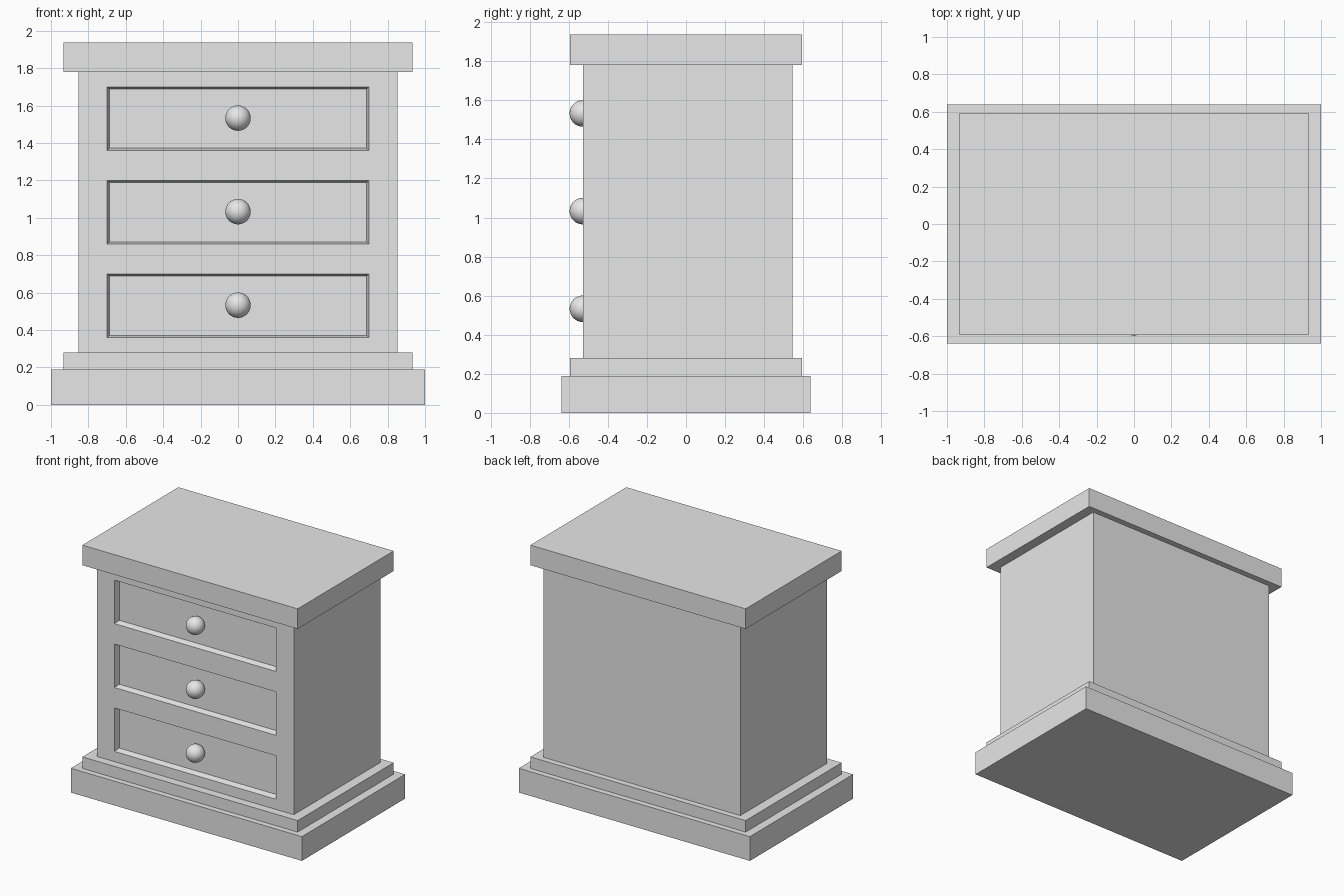
import bpy, bmesh
from mathutils import Vector

if "Cube" in bpy.data.objects:
    bpy.data.objects.remove(bpy.data.objects["Cube"], do_unlink=True)

# One plain grey for the whole cabinet
grey = bpy.data.materials.new("plain_grey")
grey.use_nodes = True
colour = (0.8, 0.8, 0.8, 1)
grey.diffuse_color = colour
grey.node_tree.nodes["Principled BSDF"].inputs["Base Color"].default_value = colour


def finish(bm, name):
    mesh = bpy.data.meshes.new(name)
    bm.to_mesh(mesh)
    bm.free()
    mesh.materials.append(grey)
    obj = bpy.data.objects.new(name, mesh)
    bpy.context.collection.objects.link(obj)
    return obj


def slab(name, half_x, y0, y1, z0, z1):
    bm = bmesh.new()
    bmesh.ops.create_cube(bm, size=1)
    for v in bm.verts:
        v.co = Vector((v.co.x * 2 * half_x,
                       y1 if v.co.y > 0 else y0,
                       z1 if v.co.z > 0 else z0))
    return finish(bm, name)


# Base mouldings, cabinet body and top
FRONT = -0.528
slab("plinth", 1.0, -0.638, 0.638, 0, 0.19)
slab("base_moulding", 0.932, -0.593, 0.593, 0.19, 0.28)
body = slab("body", 0.853, FRONT, 0.546, 0.28, 1.78)
slab("top", 0.932, -0.593, 0.593, 1.78, 1.937)

# Drawer panels recessed into the front, with slightly sloping walls
DEPTH, SLOPE = 0.045, 0.017
HALF_W, HALF_H = 0.70, 0.17
drawer_heights = [0.53 + 0.5 * i for i in range(3)]

bm = bmesh.new()
bm.from_mesh(body.data)
cuts = [((s * HALF_W, 0, 0), (1, 0, 0)) for s in (-1, 1)]
cuts += [((0, 0, z + s * HALF_H), (0, 0, 1))
         for z in drawer_heights for s in (-1, 1)]
for point, normal in cuts:
    front = [f for f in bm.faces if f.normal.y < -0.9]
    geom = front + list({e for f in front for e in f.edges}) \
        + list({v for f in front for v in f.verts})
    bmesh.ops.bisect_plane(bm, geom=geom, plane_co=point, plane_no=normal)
    bm.normal_update()

panels = []
for f in bm.faces:
    c = f.calc_center_median()
    if f.normal.y < -0.9 and abs(c.x) < HALF_W:
        if any(abs(c.z - z) < HALF_H for z in drawer_heights):
            panels.append(f)
bmesh.ops.inset_individual(bm, faces=panels, thickness=SLOPE, depth=0)
for f in panels:
    for v in f.verts:
        v.co.y = FRONT + DEPTH
bm.to_mesh(body.data)
bm.free()

# Round knobs
for label, z in zip(("lower", "middle", "upper"), drawer_heights):
    bm = bmesh.new()
    bmesh.ops.create_uvsphere(bm, u_segments=32, v_segments=16, radius=0.068)
    bmesh.ops.translate(bm, verts=bm.verts, vec=(0, FRONT, z + 0.003))
    for f in bm.faces:
        f.smooth = True
    finish(bm, label + "_drawer_knob")
